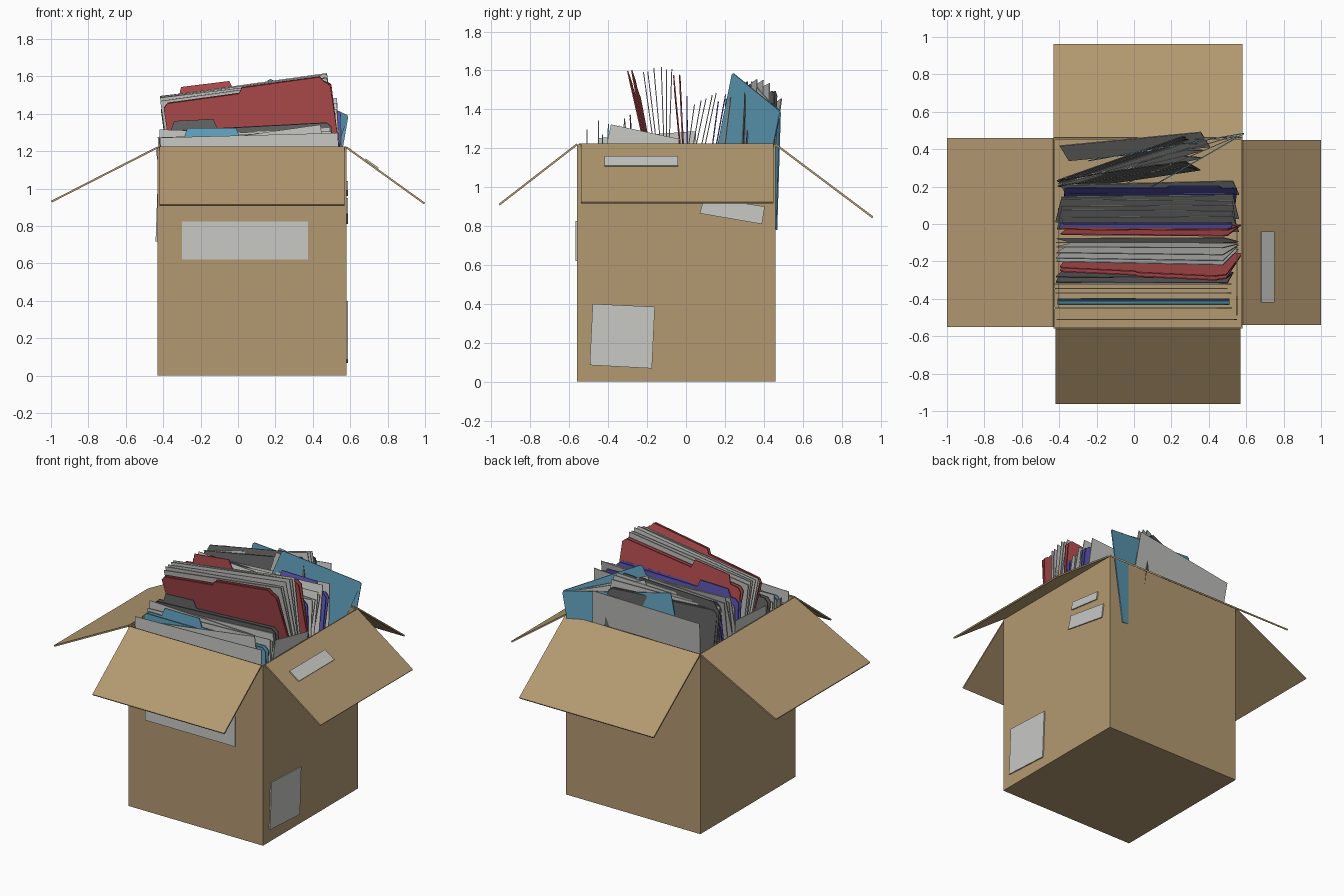
import bpy, bmesh, math
from mathutils import Matrix, Vector

if "Cube" in bpy.data.objects:
    bpy.data.objects.remove(bpy.data.objects["Cube"])


def material(name, rgb):
    m = bpy.data.materials.new(name)
    m.diffuse_color = (*rgb, 1)
    m.use_nodes = True
    m.node_tree.nodes["Principled BSDF"].inputs["Base Color"].default_value = m.diffuse_color
    return m


CARD = material("cardboard", (0.45, 0.32, 0.165))
PAPER = material("paper grey", (0.58, 0.58, 0.56))
RED = material("folder red", (0.50, 0.08, 0.085))
BLUE = material("folder blue", (0.13, 0.39, 0.56))
VIOLET = material("folder violet", (0.11, 0.10, 0.48))
DARK = material("folder dark grey", (0.14, 0.14, 0.14))


def finish(name, bm, mat, matrix=None):
    bmesh.ops.recalc_face_normals(bm, faces=bm.faces)
    me = bpy.data.meshes.new(name)
    bm.to_mesh(me)
    bm.free()
    me.materials.append(mat)
    ob = bpy.data.objects.new(name, me)
    if matrix:
        ob.matrix_world = matrix
    bpy.context.collection.objects.link(ob)
    return ob


def plate(name, pts, mat, t=0.006, matrix=None):
    """Flat outline thickened evenly to both sides."""
    pts = [Vector(p) for p in pts]
    n = (pts[1] - pts[0]).cross(pts[-1] - pts[0]).normalized() * t
    bm = bmesh.new()
    f = bm.faces.new([bm.verts.new(p - n / 2) for p in pts])
    top = bmesh.ops.extrude_face_region(bm, geom=[f])["geom"]
    bmesh.ops.translate(bm, vec=n, verts=[v for v in top if isinstance(v, bmesh.types.BMVert)])
    return finish(name, bm, mat, matrix)


def pose(loc, tilt, lean, yaw):
    """tilt raises the right end, lean brings the top forward, yaw turns about z."""
    r = math.radians
    return (Matrix.Translation(loc) @ Matrix.Rotation(r(yaw), 4, 'Z')
            @ Matrix.Rotation(r(lean), 4, 'X') @ Matrix.Rotation(r(-tilt), 4, 'Y'))


def sheet(name, loc, tilt=0, lean=0, yaw=0, w=0.92, h=0.6, mat=PAPER):
    a = w / 2
    plate(name, [(-a, 0, -h), (a, 0, -h), (a, 0, 0), (-a, 0, 0)], mat, 0.005,
          pose(loc, tilt, lean, yaw))


def folder_profile(w, h, tab=None, c=0.025):
    a = w / 2
    p = [(-a, -h), (a, -h), (a, -c), (a - c, 0)]
    if tab:
        x0, x1, rise = tab
        p += [(x1, 0), (x1 - 0.02, rise), (x0 + 0.02, rise), (x0, 0)]
    p += [(-a + c, 0), (-a, -c)]
    return [(x, 0, z) for x, z in p]


def folder(name, mat, loc, tilt, lean, yaw=0, w=0.92, h=0.62, tab=None, front_tab=None, gap=0.03):
    """Two panels meeting at the bottom fold, with the tab on the rear panel."""
    open_deg = math.degrees(math.atan(gap / h)) / 2
    base = pose(loc, tilt, lean, yaw)
    for part, s, t in (("front", -1, front_tab), ("back", 1, tab)):
        m = base @ Matrix.Translation((0, s * gap / 2, 0)) @ Matrix.Rotation(
            math.radians(-s * open_deg), 4, 'X')
        plate(f"{name}_{part}", folder_profile(w, h, t), mat, 0.006, m)


# open carton body
X0, X1, Y0, Y1, H = -0.43, 0.58, -0.56, 0.46, 1.22
bm = bmesh.new()
bmesh.ops.create_cube(bm, size=1)
for v in bm.verts:
    v.co = (X1 if v.co.x > 0 else X0, Y1 if v.co.y > 0 else Y0, H if v.co.z > 0 else 0)
bmesh.ops.delete(bm, geom=[f for f in bm.faces if f.calc_center_median().z > H - 0.01],
                 context='FACES')
body = finish("carton_body", bm, CARD)
sol = body.modifiers.new("wall", 'SOLIDIFY')
sol.thickness = 0.012
sol.offset = -1

# four flaps folded outwards
plate("front_flap", [(X0 + .01, Y0, H), (X1 - .01, Y0, H), (X1 - .01, -.96, .91), (X0 + .01, -.96, .91)], CARD, .01)
plate("back_flap", [(X0, Y1, H), (X1, Y1, H), (X1, .96, .845), (X0, .96, .845)], CARD, .01)
plate("left_flap", [(X0, Y0 + .01, H), (X0, Y1, H), (-.997, Y1, .93), (-.997, Y0 + .01, .93)], CARD, .01)
plate("right_flap", [(X1, Y0 + .02, H), (X1, Y1 - .01, H), (.997, Y1 - .01, .92), (.997, Y0 + .02, .92)], CARD, .01)

# labels on the walls and the right flap
plate("front_label", [(-.30, Y0 - .004, .62), (.375, Y0 - .004, .62), (.375, Y0 - .004, .825), (-.30, Y0 - .004, .825)], PAPER, .008)
xl = X1 + .004
plate("lower_side_label", [(xl, -.48, .40), (xl, -.16, .385), (xl, -.175, .068), (xl, -.495, .085)], PAPER, .008)
plate("upper_side_label", [(xl, .095, .95), (xl, .405, .90), (xl, .39, .81), (xl, .07, .865)], PAPER, .008)
plate("small_side_label", [(xl, .11, 1.04), (xl, .35, 1.01), (xl, .34, .96), (xl, .10, .99)], PAPER, .008)
plate("flap_label", [(.68, -.42, 1.158), (.75, -.42, 1.108), (.75, -.04, 1.108), (.68, -.04, 1.158)], PAPER, .008)

# front group: low papers and a blue folder
for i, (y, z, tilt, xc, w) in enumerate([
        (-.51, 1.285, 1.5, .06, .95), (-.45, 1.28, 8, .0, .89), (-.37, 1.29, 2, .04, .92),
        (-.345, 1.30, -2, .04, .92), (-.32, 1.30, 3, .03, .92)]):
    sheet(f"front_paper_{i}", (xc, y, z), tilt, 0, 0, w)
folder("front_blue_folder", BLUE, (.05, -.415, 1.27), 0, 0, 0, tab=(-.34, -.04, .055))
folder("front_dark_folder", DARK, (.04, -.30, 1.33), 3, 4, 0, tab=(-.40, -.15, .05))

# middle group: tall red folders with papers between them
folder("tall_red_folder", RED, (.045, -.265, 1.515), 8, 12, -1, w=.90,
       tab=(-.04, .42, .03), front_tab=(-.04, .42, .03), gap=.02)
for i, (y, z, tilt, lean) in enumerate([
        (-.21, 1.53, 8, 8), (-.19, 1.54, 7, 7), (-.16, 1.55, 8, 5), (-.125, 1.555, 8, 2),
        (-.10, 1.55, 7, 0), (-.075, 1.545, 8, -2)]):
    sheet(f"middle_paper_{i}", (.03, y, z), tilt, lean, 0, .90)
folder("rear_red_folder", RED, (.05, -.045, 1.525), 7, 4, 0, w=.90, tab=(-.37, -.07, .06))
folder("middle_violet_folder", VIOLET, (.06, -.01, 1.42), 1, 2, 0, tab=(-.40, -.15, .05))

# leaning group: papers resting backwards and a violet folder
for i, (y, z, tilt, lean) in enumerate([
        (.04, 1.40, 3, -8), (.075, 1.43, -2, -10), (.10, 1.44, 2, -12), (.13, 1.45, -3, -12),
        (.15, 1.46, 3, -12)]):
    sheet(f"leaning_paper_{i}", (.07, y, z), tilt, lean, 0, .92)
folder("leaning_violet_folder", VIOLET, (.09, .18, 1.43), -1, -9, 0, tab=(.08, .38, .05))
sheet("leaning_last_paper", (.07, .22, 1.44), 3, -7, 1, .92)

# rear fan: dark folder and papers turned about the left corner
folder("rear_dark_folder", DARK, (-.07, .27, 1.49), 7, -4, 8, w=.70, tab=(-.33, .22, .03))
for i, (y, z, tilt, yaw) in enumerate([(.29, 1.50, 9, 12), (.305, 1.49, 10, 15), (.32, 1.48, 9, 18)]):
    sheet(f"fan_paper_{i}", (-.07, y, z), tilt, -3, yaw, .70)
folder("rear_dark_cover", DARK, (-.07, .345, 1.46), 6, -3, 19, w=.70, gap=.015)

# blue folder opened about its right-hand spine
spine = Vector((.59, .485, 1.39))
for part, w, tilt, yaw in (("front", .53, -22, 30), ("back", .75, -10, 10)):
    m = pose(spine, tilt, 0, yaw) @ Matrix.Translation((-w / 2, 0, 0))
    plate(f"open_blue_folder_{part}", folder_profile(w, .62, c=.01), BLUE, .006, m)
for i, yaw in enumerate((16, 23)):
    m = pose(spine, -17, 0, yaw) @ Matrix.Translation((-.30, 0, -.01))
    plate(f"open_blue_paper_{i}", folder_profile(.52, .6, c=.005), PAPER, .005, m)

# loose papers along the back and side walls
sheet("back_paper", (-.02, .455, 1.43), 4, -8, 5, .76)
sheet("right_side_paper", (.55, -.21, 1.285), -12, 0, 90, .36, .5)
sheet("left_side_paper", (-.405, -.2, 1.27), 4, 0, 90, .5, .5)
